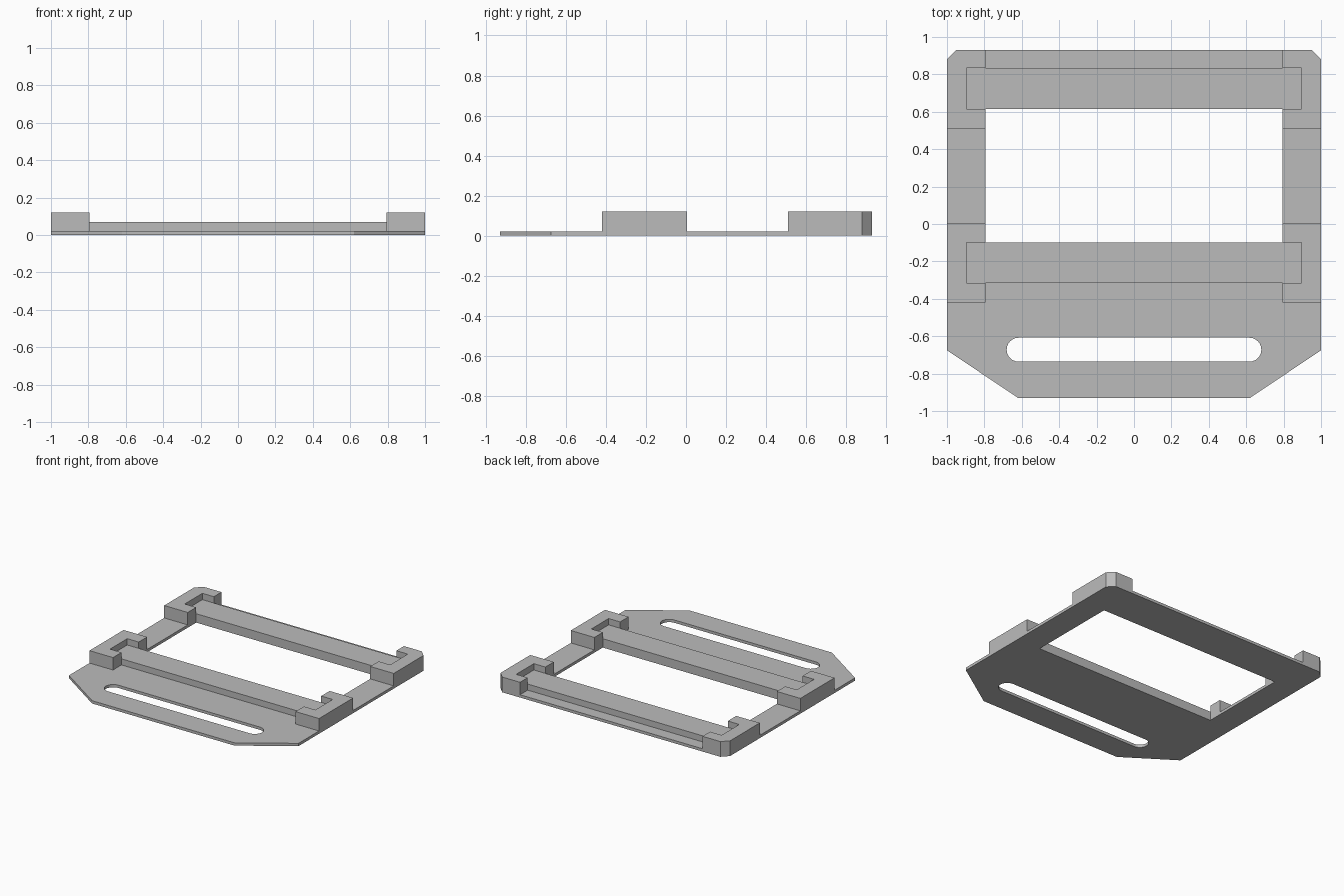
import bpy, bmesh
from math import cos, sin, pi

cube = bpy.data.objects.get("Cube")
if cube:
    bpy.data.objects.remove(cube, do_unlink=True)

grey = bpy.data.materials.new("plain grey")
grey.use_nodes = True
colour = (0.5, 0.5, 0.5, 1)
grey.diffuse_color = colour
grey.node_tree.nodes["Principled BSDF"].inputs["Base Color"].default_value = colour

PLATE_TOP, BAR_TOP, CLIP_TOP = 0.022, 0.07, 0.12
INNER, NOTCH = 0.795, 0.895      # inner clip face and notch end, in x
BACK, CHAMFER = 0.93, 0.05


def prism(name, loops, z0, z1):
    """Extrude an outline, with optional hole outlines, from z0 to z1."""
    bm = bmesh.new()
    edges = []
    for loop in loops:
        verts = [bm.verts.new((x, y, z0)) for x, y in loop]
        edges += [bm.edges.new((v, verts[i - 1])) for i, v in enumerate(verts)]
    bmesh.ops.triangle_fill(bm, edges=edges, use_beauty=True, normal=(0, 0, 1))
    top = bmesh.ops.extrude_face_region(bm, geom=bm.faces[:], use_keep_orig=True)["geom"]
    bmesh.ops.translate(bm, vec=(0, 0, z1 - z0),
                        verts=[g for g in top if isinstance(g, bmesh.types.BMVert)])
    bmesh.ops.recalc_face_normals(bm, faces=bm.faces[:])
    mesh = bpy.data.meshes.new(name)
    bm.to_mesh(mesh)
    bm.free()
    mesh.materials.append(grey)
    obj = bpy.data.objects.new(name, mesh)
    bpy.context.collection.objects.link(obj)
    return obj


def rect(x, y0, y1):
    return [(-x, y0), (x, y0), (x, y1), (-x, y1)]


def mirrored(half):
    """Complete a right-hand half outline across x = 0."""
    return half + [(-x, y) for x, y in reversed(half)]


# Base plate with window and strap slot
outline = mirrored([(0.62, -0.93), (1, -0.675), (1, BACK - CHAMFER), (1 - CHAMFER, BACK)])
window = rect(INNER, -0.1, 0.615)
radius, steps = 0.064, 12
slot = mirrored([(0.617 + radius * cos(a), -0.672 + radius * sin(a))
                 for a in [pi * (i / steps - 0.5) for i in range(steps + 1)]])
prism("base_plate", [outline, window, slot], 0, PLATE_TOP)

# Cross bars, each held by a pair of C-shaped end clips
for place, y0, y1, n0, n1 in (("front", -0.42, 0.005, -0.315, -0.1),
                              ("back", 0.51, BACK, 0.615, 0.835)):
    prism(place + "_bar", [rect(NOTCH, n0, n1)], PLATE_TOP, BAR_TOP)
    corner = [(1, y1 - CHAMFER), (1 - CHAMFER, y1)] if place == "back" else [(1, y1)]
    clip = [(INNER, y0), (1, y0)] + corner + [
        (INNER, y1), (INNER, n1), (NOTCH, n1), (NOTCH, n0), (INNER, n0)]
    for side, s in (("left", 1), ("right", -1)):
        prism(f"{place}_{side}_clip", [[(s * x, y) for x, y in clip]], PLATE_TOP, CLIP_TOP)
